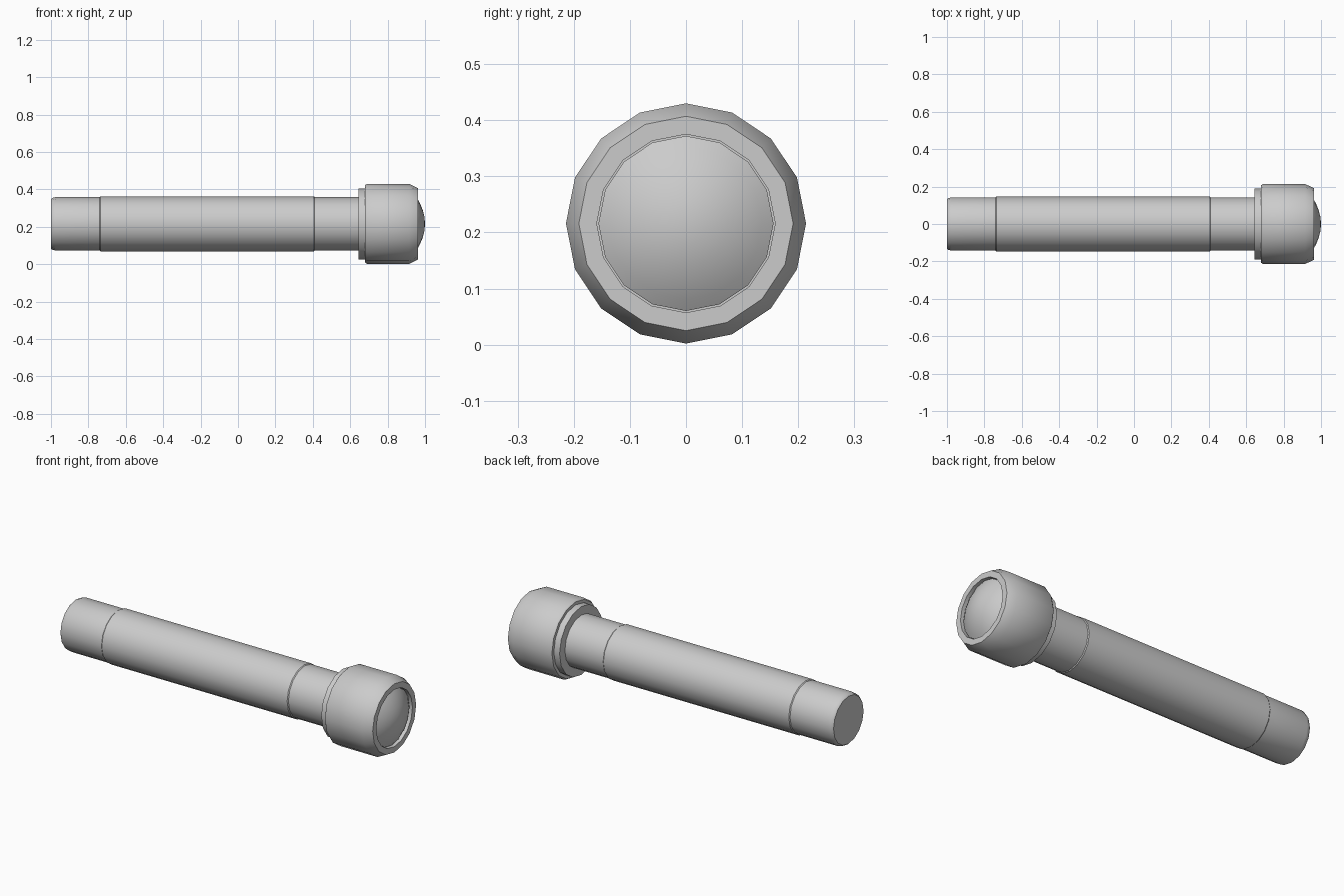
import bpy, math

cube = bpy.data.objects.get("Cube")
if cube:
    bpy.data.objects.remove(cube, do_unlink=True)

SIDES = 16
AXIS_Z = 0.216

grey = bpy.data.materials.new("light grey")
grey.use_nodes = True
colour = (0.6, 0.6, 0.6, 1)
grey.diffuse_color = colour
grey.node_tree.nodes["Principled BSDF"].inputs["Base Color"].default_value = colour


def lathe(name, profile, angle=35):
    """Turn (x, radius) points around the long axis; zero radius makes a pole."""
    verts, faces, rings = [], [], []
    for x, r in profile:
        count = SIDES if r > 0 else 1
        rings.append([len(verts) + i for i in range(count)])
        for i in range(count):
            a = 2 * math.pi * i / SIDES
            verts.append((x, r * math.cos(a), AXIS_Z + r * math.sin(a)))
    for a, b in zip(rings, rings[1:]):
        for i in range(SIDES):
            j = (i + 1) % SIDES
            if len(a) == 1:
                faces.append((a[0], b[j], b[i]))
            elif len(b) == 1:
                faces.append((a[i], a[j], b[0]))
            else:
                faces.append((a[i], a[j], b[j], b[i]))
    # Flat end caps
    if len(rings[0]) > 1:
        faces.append(tuple(reversed(rings[0])))
    if len(rings[-1]) > 1:
        faces.append(tuple(rings[-1]))
    mesh = bpy.data.meshes.new(name)
    mesh.from_pydata(verts, [], faces)
    mesh.materials.append(grey)
    obj = bpy.data.objects.new(name, mesh)
    bpy.context.collection.objects.link(obj)
    bpy.ops.object.select_all(action='DESELECT')
    obj.select_set(True)
    bpy.context.view_layer.objects.active = obj
    bpy.ops.object.mode_set(mode='EDIT')
    bpy.ops.mesh.select_all(action='SELECT')
    bpy.ops.mesh.normals_make_consistent(inside=False)
    bpy.ops.object.mode_set(mode='OBJECT')
    bpy.ops.object.shade_smooth_by_angle(angle=math.radians(angle))
    return obj


# Handle: rounded tail, slightly thicker grip and neck
lathe("tail_cap", [(-1, 0.132), (-0.994, 0.138), (-0.975, 0.143), (-0.735, 0.143)])
lathe("grip", [(-0.74, 0.143), (-0.735, 0.147), (0.405, 0.147), (0.41, 0.143)])
lathe("neck", [(0.408, 0.143), (0.65, 0.143)])

# Head: collar and bevelled shell with a recess for the lens
lathe("collar", [(0.645, 0.19), (0.685, 0.19)])
lathe("head_shell", [(0.68, 0.207), (0.69, 0.214), (0.915, 0.214), (0.962, 0.191),
                     (0.962, 0.159), (0.93, 0.159)])

# Domed lens following a shallow sphere
dome = [(1 - 0.055 * t * t, 0.156 * t) for t in (1, 0.87, 0.7, 0.48, 0.24, 0)]
lathe("lens", [(0.925, 0.156)] + dome)
